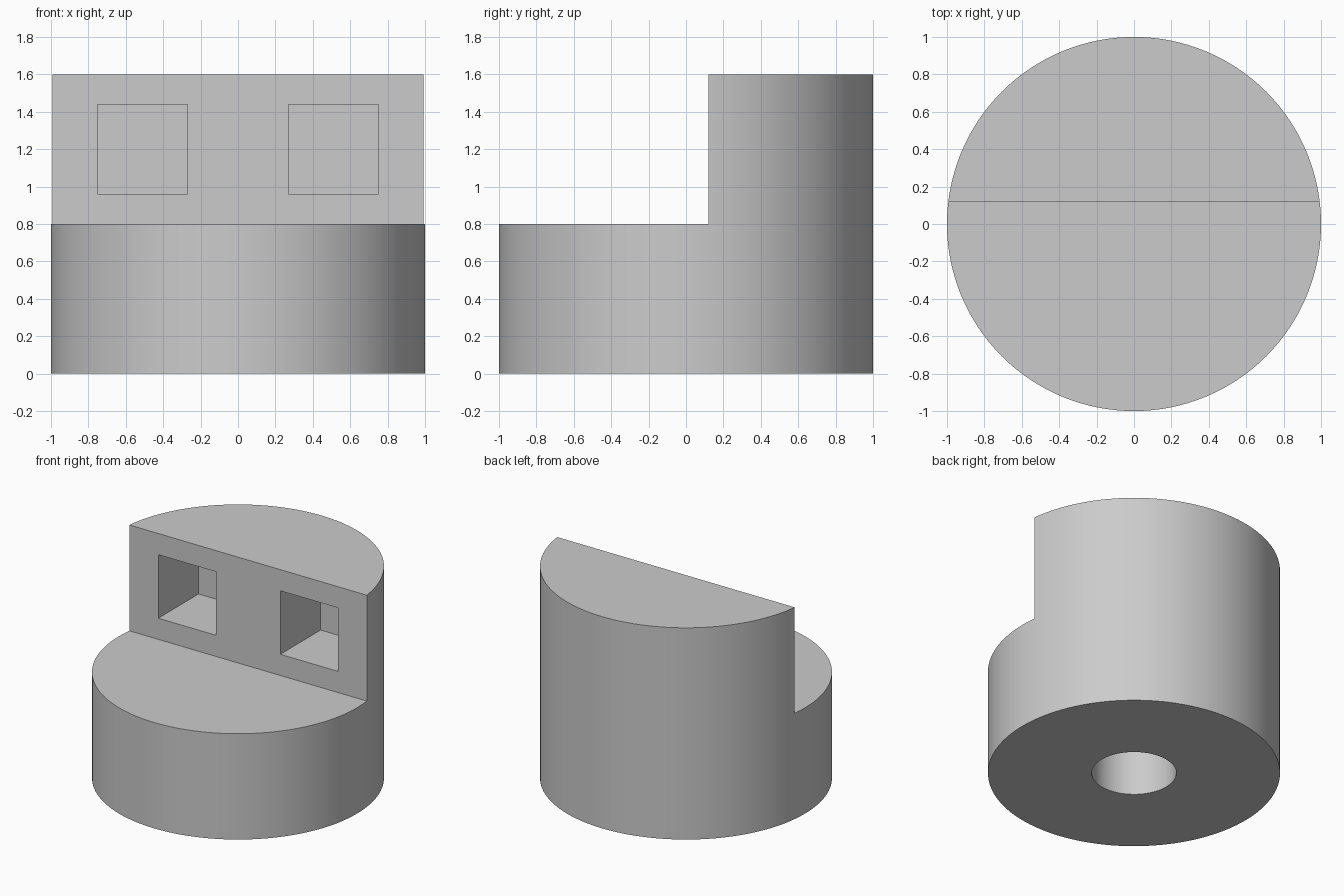
import bpy
import math

default_cube = bpy.data.objects.get("Cube")
if default_cube:
    bpy.data.objects.remove(default_cube, do_unlink=True)

grey = bpy.data.materials.new("light_grey")
grey.use_nodes = True
colour = (0.6, 0.6, 0.6, 1)
grey.diffuse_color = colour
grey.node_tree.nodes["Principled BSDF"].inputs["Base Color"].default_value = colour

STEP_Z, TOP_Z = 0.8, 1.6      # ledge and full height
WALL_Y = 0.12                 # front face of the raised half
POCKET = 0.48                 # pocket width, height and depth
HOLE_R, HOLE_DEPTH = 0.29, 0.6


def cylinder(name, radius, z0, z1, sides):
    bpy.ops.mesh.primitive_cylinder_add(vertices=sides, radius=radius, depth=z1 - z0,
                                        location=(0, 0, (z0 + z1) / 2))
    bpy.context.object.name = name
    return bpy.context.object


def box(name, size, centre):
    bpy.ops.mesh.primitive_cube_add(size=1, location=centre)
    obj = bpy.context.object
    obj.name = name
    obj.scale = size
    bpy.ops.object.transform_apply(location=False, rotation=False, scale=True)
    return obj


def cut(target, cutter):
    cutter.hide_render = True
    mod = target.modifiers.new(cutter.name, 'BOOLEAN')
    mod.operation = 'DIFFERENCE'
    mod.solver = 'EXACT'
    mod.object = cutter
    bpy.context.view_layer.objects.active = target
    bpy.ops.object.modifier_apply(modifier=mod.name)
    bpy.data.objects.remove(cutter, do_unlink=True)


# Round body
body = cylinder("stepped_body", 1, 0, TOP_Z, 128)

# Front half cut down to the ledge
cut(body, box("step_cutter", (3, 2, 2), (0, WALL_Y - 1, STEP_Z + 1)))

# Two square pockets in the upright face
for side in (-1, 1):
    cut(body, box("pocket_cutter", (POCKET, POCKET * 2, POCKET),
                  (side * 0.51, WALL_Y, (STEP_Z + TOP_Z) / 2)))

# Blind round hole in the underside
cut(body, cylinder("hole_cutter", HOLE_R, -0.2, HOLE_DEPTH, 64))

# Finish
body.data.materials.clear()
body.data.materials.append(grey)
for face in body.data.polygons:
    face.material_index = 0
bpy.ops.object.select_all(action='DESELECT')
body.select_set(True)
bpy.context.view_layer.objects.active = body
bpy.ops.object.shade_smooth_by_angle(angle=math.radians(30))
